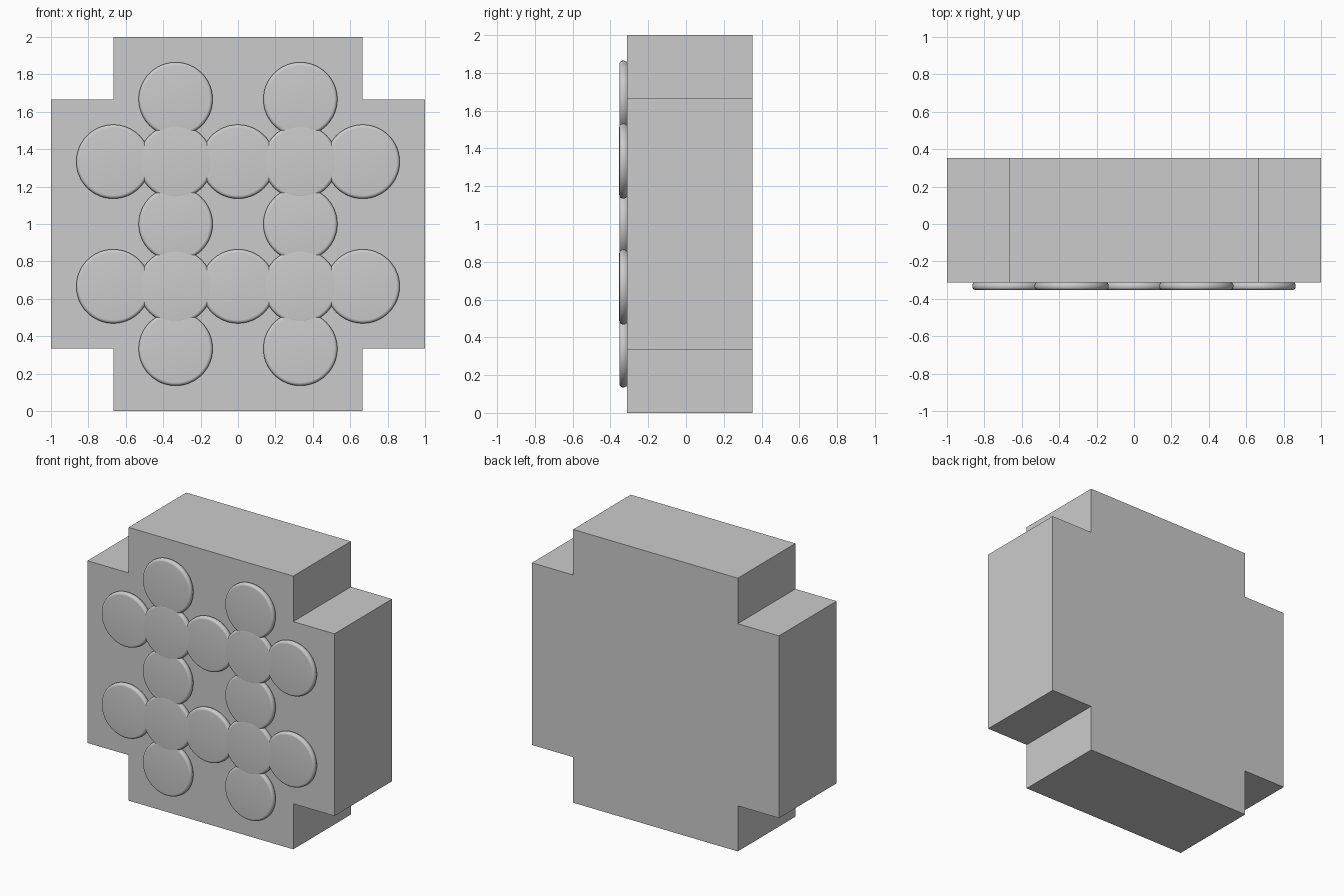
import bpy, bmesh, math

if "Cube" in bpy.data.objects:
    bpy.data.objects.remove(bpy.data.objects["Cube"])

T = 1 / 3            # grid module
FRONT, BACK = -0.313, 0.353
R, H = 0.198, 0.04   # stud radius and height


def finish(name, bm):
    bmesh.ops.recalc_face_normals(bm, faces=bm.faces[:])
    me = bpy.data.meshes.new(name)
    bm.to_mesh(me)
    bm.free()
    ob = bpy.data.objects.new(name, me)
    bpy.context.collection.objects.link(ob)
    return ob


# Block: notched-corner outline extruded front to back
bm = bmesh.new()
quarter = [(1, 2 * T), (2 * T, 2 * T), (2 * T, 1)]
outline = []
for sx, sz in ((1, 1), (-1, 1), (-1, -1), (1, -1)):
    pts = [(sx * x, 1 + sz * z) for x, z in quarter]
    outline += pts if sx * sz > 0 else pts[::-1]
face = bm.faces.new([bm.verts.new((x, FRONT, z)) for x, z in outline])
ext = bmesh.ops.extrude_face_region(bm, geom=[face], use_keep_orig=True)
for v in ext["geom"]:
    if isinstance(v, bmesh.types.BMVert):
        v.co.y = BACK
finish("block", bm)


# Round stud with a softly rounded rim, built from stacked rings
def stud(name, x, z, lift=0.0):
    bm = bmesh.new()
    n, c = 64, 0.018
    profile = [(R - 0.007, FRONT), (R, FRONT - 0.012)]
    for i in range(7):
        a = math.pi / 2 * i / 6
        profile.append((R - c + c * math.cos(a), FRONT - H + c - c * math.sin(a) - lift))
    rings = []
    for r, y in profile:
        rings.append([bm.verts.new((x + r * math.cos(2 * math.pi * k / n), y,
                                    z + r * math.sin(2 * math.pi * k / n)))
                      for k in range(n)])
    for lo, hi in zip(rings, rings[1:]):
        for k in range(n):
            j = (k + 1) % n
            bm.faces.new((lo[k], lo[j], hi[j], hi[k]))
    bm.faces.new(rings[0])
    bm.faces.new(rings[-1])
    ob = finish(name, bm)
    bpy.ops.object.select_all(action="DESELECT")
    ob.select_set(True)
    bpy.context.view_layer.objects.active = ob
    bpy.ops.object.shade_smooth_by_angle(angle=math.radians(35))


# Studs follow two columns and two rows that cross like a lattice
for i in range(-2, 3):
    for j in range(-2, 3):
        in_col, in_row = abs(i) == 1, abs(j) == 1
        if in_col or in_row:
            crossing = in_col and in_row
            stud("crossing_stud" if crossing else "stud", i * T, 1 + j * T,
                 0.0005 if crossing else 0.0)
